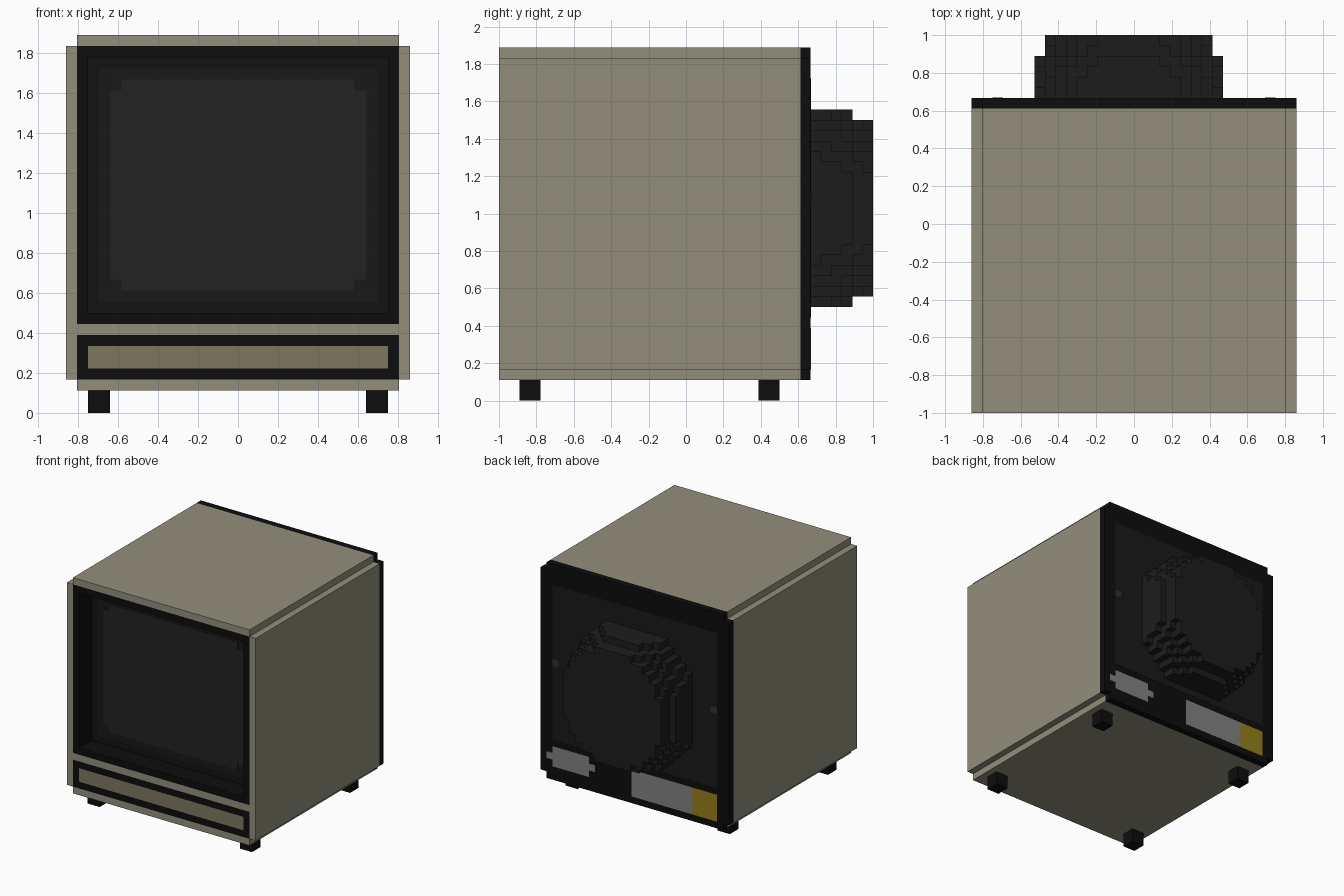
import bpy, bmesh

if "Cube" in bpy.data.objects:
    bpy.data.objects.remove(bpy.data.objects["Cube"])

V = 1 / 18  # one block of the model; all sizes below are in blocks


def material(name, r, g, b):
    m = bpy.data.materials.new(name)
    m.diffuse_color = (r, g, b, 1)
    m.use_nodes = True
    m.node_tree.nodes["Principled BSDF"].inputs["Base Color"].default_value = m.diffuse_color
    return m


TAN = material("casing_tan", 0.29, 0.275, 0.2)
OLIVE = material("drawer_olive", 0.2, 0.185, 0.115)
BLACK = material("trim_black", 0.004, 0.004, 0.004)
RIM1 = material("rim_dark", 0.006, 0.006, 0.006)
RIM2 = material("rim_mid", 0.009, 0.009, 0.009)
GLASS = material("glass_dark", 0.016, 0.016, 0.016)
PANEL = material("panel_dark", 0.01, 0.01, 0.01)
TUBE = material("tube_dark", 0.012, 0.012, 0.012)
GREY = material("label_grey", 0.22, 0.22, 0.22)
DIM = material("screw_grey", 0.03, 0.03, 0.03)
YELLOW = material("label_yellow", 0.3, 0.21, 0.01)


def finish(bm, name, mat):
    bmesh.ops.recalc_face_normals(bm, faces=bm.faces)
    bmesh.ops.scale(bm, vec=(V, V, V), verts=bm.verts)
    me = bpy.data.meshes.new(name)
    bm.to_mesh(me)
    bm.free()
    me.materials.append(mat)
    ob = bpy.data.objects.new(name, me)
    bpy.context.collection.objects.link(ob)
    return ob


def add_box(bm, x0, x1, y0, y1, z0, z1):
    vs = bmesh.ops.create_cube(bm, size=1)["verts"]
    for v in vs:
        v.co = (x1 if v.co.x > 0 else x0, y1 if v.co.y > 0 else y0, z1 if v.co.z > 0 else z0)


def boxes(name, mat, *dims):
    bm = bmesh.new()
    for d in dims:
        add_box(bm, *d)
    return finish(bm, name, mat)


def frame(name, mat, w, y0, y1, z0, z1, t=1):
    """Rectangular frame of bar thickness t around a hole."""
    return boxes(name, mat,
                 (-w, -w + t, y0, y1, z0, z1), (w - t, w, y0, y1, z0, z1),
                 (-w + t, w - t, y0, y1, z0, z0 + t), (-w + t, w - t, y0, y1, z1 - t, z1))


def notched_slab(name, mat, x0, x1, y0, y1, z0, z1, nx=1, nz=1):
    """Slab with square notches cut from its four corners."""
    pts = [(x0 + nx, z0), (x1 - nx, z0), (x1 - nx, z0 + nz), (x1, z0 + nz), (x1, z1 - nz),
           (x1 - nx, z1 - nz), (x1 - nx, z1), (x0 + nx, z1), (x0 + nx, z1 - nz),
           (x0, z1 - nz), (x0, z0 + nz), (x0 + nx, z0 + nz)]
    bm = bmesh.new()
    f = bm.faces.new([bm.verts.new((x, y0, z)) for x, z in pts])
    ext = bmesh.ops.extrude_face_region(bm, geom=[f])["geom"]
    bmesh.ops.translate(bm, vec=(0, y1 - y0, 0), verts=[g for g in ext if isinstance(g, bmesh.types.BMVert)])
    # keep the front cap so the slab stays closed
    if f.is_valid is False or len(bm.faces) < 14:
        bm.faces.new([v for v in bm.verts if abs(v.co.y - y0) < 1e-6])
    return finish(bm, name, mat)


# Casing: side, top and bottom walls plus the shelf between screen and drawer
boxes("casing_sides", TAN, (-15.5, -14.5, -18, 11, 3, 33), (14.5, 15.5, -18, 11, 3, 33))
boxes("casing_top", TAN, (-14.5, 14.5, -18, 11, 33, 34))
boxes("casing_bottom", TAN, (-14.5, 14.5, -18, 11, 2, 3))
boxes("casing_shelf", TAN, (-14.5, 14.5, -18, -14, 7, 8))

# Screen: flush black bezel, recessed rims and glass
frame("screen_bezel", BLACK, 14.5, -18, -14, 8, 33)
boxes("screen_rim_outer", RIM1, (-13.5, 13.5, -15, -14, 9, 32))
boxes("screen_rim_inner", RIM2, (-12.5, 12.5, -15.04, -15, 10, 31))
notched_slab("screen_glass", GLASS, -11.5, 11.5, -15.08, -15.04, 11, 30)

# Control drawer below the screen
frame("drawer_frame", BLACK, 14.5, -18, -14, 3, 7)
boxes("drawer_front", OLIVE, (-13.5, 13.5, -18, -14, 4, 6))

# Back plate and its details
notched_slab("back_plate", BLACK, -15.5, 15.5, 11, 12, 2, 34)
boxes("back_panel", PANEL, (-13.5, 13.5, 12, 12.03, 8, 31))
boxes("panel_screws", DIM, (-13.5, -12.5, 12.03, 12.06, 19, 20), (12.5, 13.5, 12.03, 12.06, 19, 20))
boxes("socket", GREY, (7.5, 13.5, 12, 12.03, 4, 7),
      (6.5, 7.5, 12, 12.03, 5, 6), (13.5, 14.5, 12, 12.03, 5, 6))
boxes("label", GREY, (-9.5, 0.5, 12, 12.03, 3, 7))
boxes("label_end", YELLOW, (-13.5, -9.5, 12, 12.03, 3, 7))

# Tube housing: stepped, tapering disc layers made of blocks, outer faces only
radii = [9.9, 9.7, 9.4, 9.05, 8.45, 8.3]
cells = set()
for j, r in enumerate(radii):
    for i in range(-9, 9):
        for k in range(-9, 10):
            if (i + 0.5) ** 2 + (k * 0.95) ** 2 <= r * r:
                cells.add((i, j, k))
bm = bmesh.new()
for c in cells:
    for a in range(3):
        for s in (0, 1):
            n = list(c)
            n[a] += 2 * s - 1
            if tuple(n) in cells:
                continue
            quad = []
            for u, w in ((0, 0), (1, 0), (1, 1), (0, 1)):
                p = list(c)
                p[a] += s
                p[(a + 1) % 3] += u
                p[(a + 2) % 3] += w
                quad.append(bm.verts.new((p[0] - 0.5, p[1] + 12, p[2] + 18)))
            bm.faces.new(quad if s else quad[::-1])
bmesh.ops.remove_doubles(bm, verts=bm.verts, dist=0.001)
finish(bm, "tube_housing", TUBE)

# Four feet
for side, sx in (("left", -1), ("right", 1)):
    for end, y in (("front", -16), ("back", 7)):
        x = sorted((sx * 11.5, sx * 13.5))
        boxes(f"foot_{end}_{side}", BLACK, (x[0], x[1], y, y + 2, 0, 2))
